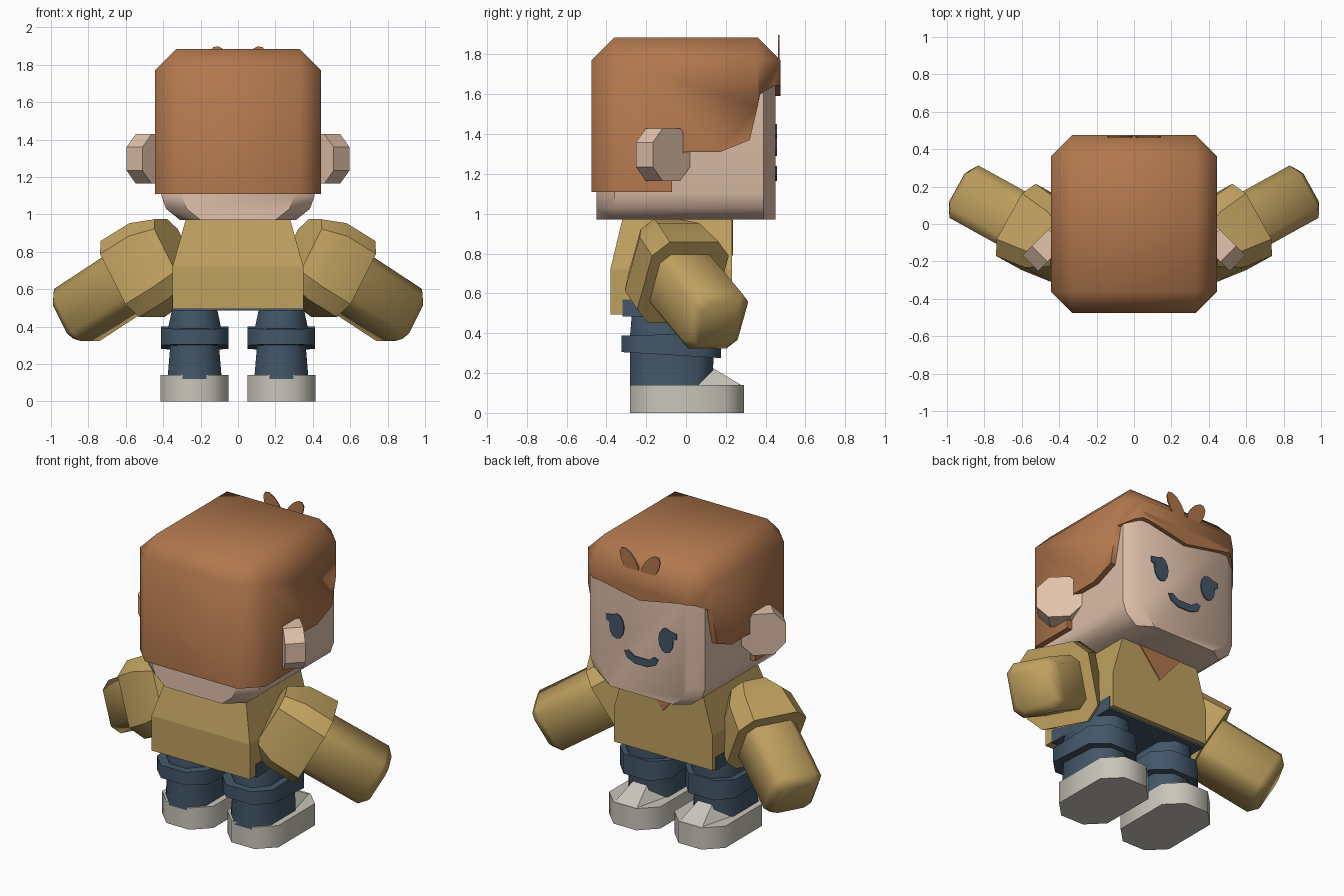
import bpy, bmesh, math
from mathutils import Vector

if "Cube" in bpy.data.objects:
    bpy.data.objects.remove(bpy.data.objects["Cube"])


def material(name, rgb):
    m = bpy.data.materials.new(name)
    m.diffuse_color = (*rgb, 1)
    m.use_nodes = True
    m.node_tree.nodes["Principled BSDF"].inputs["Base Color"].default_value = m.diffuse_color
    return m


HAIR = material("chestnut brown", (0.44, 0.185, 0.075))
SKIN = material("skin", (0.76, 0.54, 0.41))
SHIRT = material("mustard", (0.52, 0.355, 0.115))
DENIM = material("denim blue", (0.056, 0.095, 0.14))
SHOE = material("light grey", (0.58, 0.56, 0.49))


def finish(name, bm, mat, smooth=None):
    bmesh.ops.recalc_face_normals(bm, faces=bm.faces)
    me = bpy.data.meshes.new(name)
    bm.to_mesh(me)
    bm.free()
    ob = bpy.data.objects.new(name, me)
    bpy.context.collection.objects.link(ob)
    me.materials.append(mat)
    if smooth:
        bpy.ops.object.select_all(action='DESELECT')
        ob.select_set(True)
        bpy.context.view_layer.objects.active = ob
        bpy.ops.object.shade_smooth_by_angle(angle=math.radians(smooth))
    return ob


def loft(name, rings, mat, smooth=None):
    """Closed solid through a list of equal-sized point rings."""
    bm = bmesh.new()
    rows = [[bm.verts.new(p) for p in r] for r in rings]
    n = len(rows[0])
    for a, b in zip(rows, rows[1:]):
        for i in range(n):
            j = (i + 1) % n
            bm.faces.new((a[i], a[j], b[j], b[i]))
    bm.faces.new(rows[0])
    bm.faces.new(rows[-1])
    return finish(name, bm, mat, smooth)


def oct2(hx, hy, c):
    """Rectangle with chamfered corners, as 2D points."""
    return [(hx, hy - c), (hx - c, hy), (c - hx, hy), (-hx, hy - c),
            (-hx, c - hy), (c - hx, -hy), (hx - c, -hy), (hx, c - hy)]


def plate(name, pts, y0, y1, mat):
    """Flat shape in the xz plane with thickness from y0 to y1."""
    return loft(name, [[(x, y, z) for x, z in pts] for y in (y0, y1)], mat)


def flat_ring(cx, y0, y1, hx, c, z):
    return [(cx + a, (y0 + y1) / 2 + b, z) for a, b in oct2(hx, (y1 - y0) / 2, c)]


def oval(cx, cz, rx, rz, tilt=0, n=12):
    pts = []
    for i in range(n):
        a = 2 * math.pi * i / n
        x, z = rx * math.cos(a), rz * math.sin(a)
        pts.append((cx + x * math.cos(tilt) - z * math.sin(tilt),
                    cz + x * math.sin(tilt) + z * math.cos(tilt)))
    return pts


# head with flat face, soft lower corners
def head_ring(y, hx):
    half = [(hx, 1.7), (hx, 1.1), (hx - 0.025, 1.03), (hx - 0.1, 0.97)]
    return [(x, y, z) for x, z in half + [(-x, z) for x, z in reversed(half)]]


head = loft("head", [head_ring(-0.45, 0.3), head_ring(-0.36, 0.41),
                     head_ring(0.39, 0.41), head_ring(0.45, 0.32)], SKIN, 40)

# hair: chamfered block trimmed along the hairline
bm = bmesh.new()
bmesh.ops.create_cube(bm, size=1)
for v in bm.verts:
    v.co = (v.co.x * 0.89, v.co.y * 0.95, 1.11 + (v.co.z + 0.5) * 0.775)
edges = [e for e in bm.edges if max(v.co.z for v in e.verts) > 1.5]
bmesh.ops.bevel(bm, geom=edges, offset=0.115, segments=1, affect='EDGES', profile=0.5)
hair = finish("hair", bm, HAIR)
line = [(-0.07, 1.0), (-0.07, 1.2), (-0.01, 1.31), (0.17, 1.31), (0.32, 1.37),
        (0.36, 1.54), (0.37, 1.6), (0.44, 1.64), (0.6, 1.67), (0.6, 1.0)]
cutter = loft("hairline_cutter", [[(x, y, z) for y, z in line] for x in (-0.7, 0.7)], HAIR)
cutter.hide_render = True
cutter.hide_set(True)
mod = hair.modifiers.new("hairline", 'BOOLEAN')
mod.operation = 'DIFFERENCE'
mod.solver = 'EXACT'
mod.object = cutter
bpy.ops.object.select_all(action='DESELECT')
hair.select_set(True)
bpy.context.view_layer.objects.active = hair
bpy.ops.object.modifier_apply(modifier=mod.name)
bpy.ops.object.shade_smooth_by_angle(angle=math.radians(50))
bpy.data.objects.remove(cutter)

# pointed fringe over the face
plate("fringe", [(-0.33, 1.69), (-0.31, 1.65), (0, 1.59), (0.31, 1.65), (0.33, 1.69)],
      0.445, 0.475, HAIR)

# mouth
arc = [(-0.12, 1.23), (-0.09, 1.24), (-0.05, 1.212), (0.05, 1.212), (0.09, 1.24),
       (0.12, 1.23), (0.1, 1.19), (0.045, 1.165), (-0.045, 1.165), (-0.1, 1.19)]
plate("mouth", arc, 0.449, 0.457, DENIM)

# shirt body, neckline and hips
def box_ring(hx, y0, y1, z):
    return [(-hx, y0, z), (hx, y0, z), (hx, y1, z), (-hx, y1, z)]


loft("shirt", [box_ring(0.35, -0.38, 0.23, 0.495), box_ring(0.35, -0.38, 0.23, 0.72),
               box_ring(0.28, -0.32, 0.23, 0.97)], SHIRT)
plate("neckline", [(-0.15, 0.969), (0.15, 0.969), (0, 0.79)], 0.229, 0.236, HAIR)
loft("hips", [box_ring(0.354, -0.32, 0.2, z) for z in (0.485, 0.57)], DENIM)

for s, side in ((-1, "left"), (1, "right")):
    # hair tuft
    plate("tuft_" + side, oval(s * 0.075, 1.815, 0.048, 0.098, -s * 0.62), 0.462, 0.47, HAIR)

    # eye with outer lash
    plate("eye_" + side, oval(s * 0.175, 1.37, 0.052, 0.08), 0.449, 0.457, DENIM)
    plate("lash_" + side, [(s * 0.16, 1.445), (s * 0.25, 1.43), (s * 0.25, 1.395),
                           (s * 0.2, 1.37)], 0.449, 0.456, DENIM)

    # ear: octagonal block turned outwards
    k = math.sqrt(0.5)
    rings = []
    for t in (0, 0.12):
        rings.append([(s * (0.503 - k * a - k * t), -0.073 + k * a - k * t, 1.297 + b)
                      for a, b in oct2(0.132, 0.132, 0.07)])
    loft("ear_" + side, rings, SKIN)

    # arm and sleeve along a slanted axis
    d = Vector((0.76, 0.42, -0.5)).normalized()
    u = Vector((-d.y, d.x, 0)).normalized()
    v = u.cross(d)
    if v.z < 0:
        v = -v

    def arm_ring(origin, t, hu, hv, c):
        pts = []
        for a, b in oct2(hu, hv, c):
            p = origin - d * t + u * a + v * b
            pts.append((s * p.x, p.y, p.z))
        return pts

    hand = Vector((0.895, 0.165, 0.44))
    loft("arm_" + side, [arm_ring(hand, 0.6, 0.16, 0.16, 0.05),
                         arm_ring(hand, 0.045, 0.16, 0.16, 0.05),
                         arm_ring(hand, 0, 0.12, 0.12, 0.035)], SHIRT, 50)
    root = Vector((0.89, 0.165, 0.44))
    loft("sleeve_" + side, [arm_ring(root, 0.43, 0.22, 0.235, 0.08),
                            arm_ring(root, 0.62, 0.2, 0.235, 0.08),
                            arm_ring(root, 0.74, 0.13, 0.19, 0.06)], SHIRT, 35)

    # leg with rolled cuff
    cx = s * 0.232
    loft("leg_" + side, [flat_ring(cx, -0.28, 0.13, 0.145, 0.08, 0.12),
                         flat_ring(cx, -0.28, 0.14, 0.13, 0.08, 0.3),
                         flat_ring(cx, -0.28, 0.16, 0.14, 0.08, 0.4),
                         flat_ring(cx, -0.27, 0.16, 0.115, 0.07, 0.52)], DENIM, 50)
    rings = []
    for z in (0.29, 0.395):
        rings.append([(x, y, q - 0.06 * (y + 0.07) * (1 if z < 0.3 else -0.5))
                      for x, y, q in flat_ring(cx, -0.325, 0.175, 0.18, 0.09, z)])
    loft("cuff_" + side, rings, DENIM, 50)

    # shoe and raised toe
    loft("shoe_" + side, [flat_ring(cx, -0.28, 0.29, 0.182, 0.1, z) for z in (0, 0.14)], SHOE, 50)
    loft("toe_" + side, [[(cx - 0.14, 0.05, 0.135), (cx + 0.14, 0.05, 0.135),
                          (cx + 0.08, 0.285, 0.135), (cx - 0.08, 0.285, 0.135)],
                         [(cx - 0.05, 0.05, 0.225), (cx + 0.05, 0.05, 0.225),
                          (cx + 0.05, 0.14, 0.222), (cx - 0.05, 0.14, 0.222)]], SHOE)
